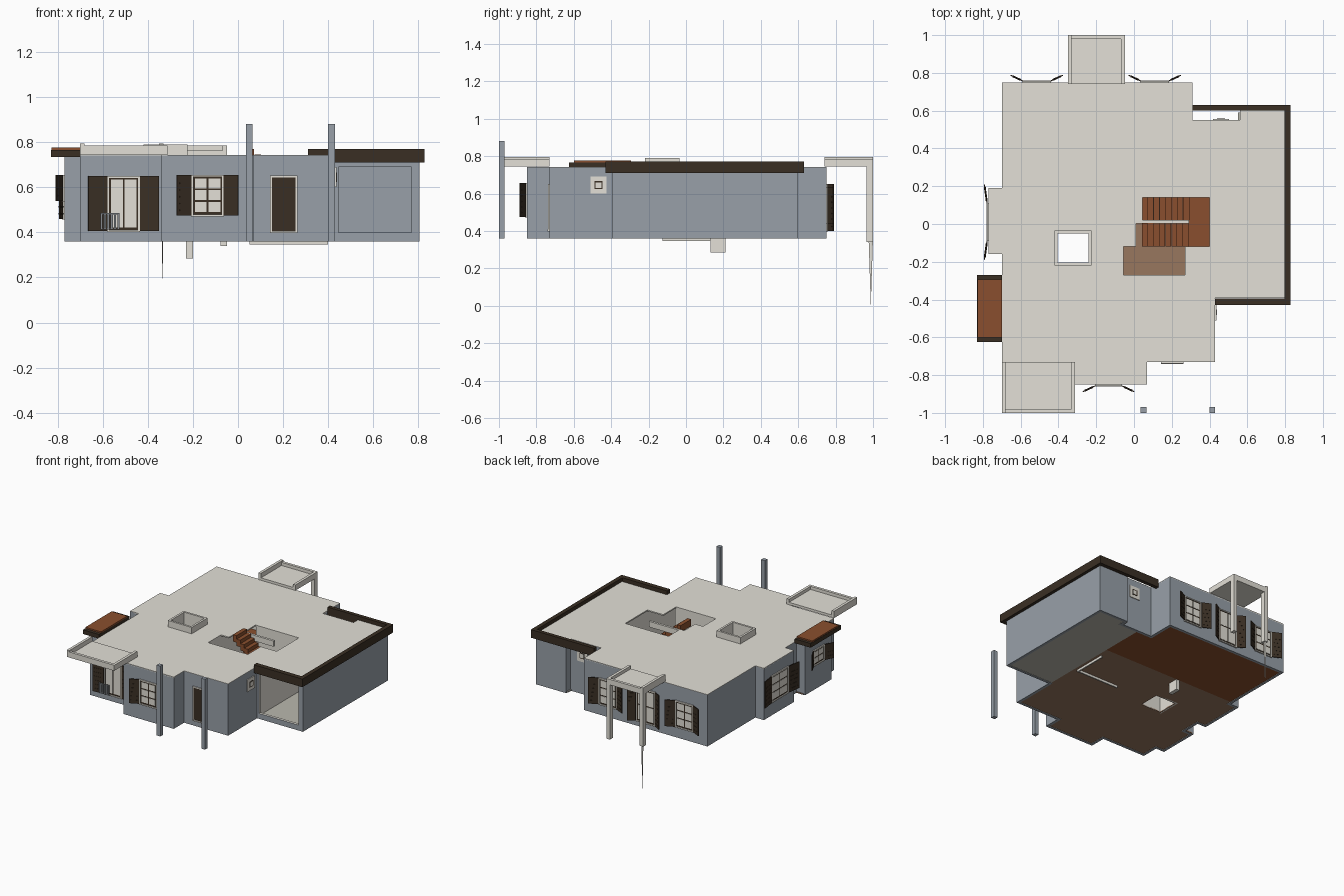
import bpy, bmesh, math
from mathutils import Matrix, Vector

if "Cube" in bpy.data.objects:
    bpy.data.objects.remove(bpy.data.objects["Cube"])


def material(name, hexcode):
    m = bpy.data.materials.new(name)
    rgb = [int(hexcode[i:i + 2], 16) / 255 for i in (0, 2, 4)]
    m.diffuse_color = [((c + 0.055) / 1.055) ** 2.4 if c > 0.04 else c / 12.92 for c in rgb] + [1]
    m.use_nodes = True
    m.node_tree.nodes["Principled BSDF"].inputs["Base Color"].default_value = m.diffuse_color
    return m


WALL = material("blue grey wall", "98A0A9")
PLASTER = material("light plaster", "E3E0D7")
DARK = material("dark wood", "3A2F24")
TILE = material("terracotta", "8A4F2E")
BROWN = material("brown floor", "99775F")
CONCRETE = material("concrete", "BAB8AE")
GRILLE = material("grey metal", "868A8E")


def finish(name, bm, mats):
    bmesh.ops.recalc_face_normals(bm, faces=bm.faces)
    me = bpy.data.meshes.new(name)
    bm.to_mesh(me)
    bm.free()
    for m in mats:
        me.materials.append(m)
    ob = bpy.data.objects.new(name, me)
    bpy.context.collection.objects.link(ob)
    return ob


def boxes(name, mat, items, mtx=Matrix()):
    """One object from boxes given as (x0, x1, y0, y1, z0, z1)."""
    bm = bmesh.new()
    for x0, x1, y0, y1, z0, z1 in items:
        m = Matrix.Translation(((x0 + x1) / 2, (y0 + y1) / 2, (z0 + z1) / 2)) @ \
            Matrix.Diagonal((x1 - x0, y1 - y0, z1 - z0, 1))
        bmesh.ops.create_cube(bm, size=1, matrix=mtx @ m)
    return finish(name, bm, [mat])


def prism(name, pts, z0, z1, mats, caps=True):
    bm = bmesh.new()
    f = bm.faces.new([bm.verts.new((x, y, z0)) for x, y in pts])
    r = bmesh.ops.extrude_face_region(bm, geom=[f])
    bmesh.ops.translate(bm, vec=(0, 0, z1 - z0), verts=[v for v in r["geom"] if isinstance(v, bmesh.types.BMVert)])
    if not caps:
        bmesh.ops.recalc_face_normals(bm, faces=bm.faces)
        bmesh.ops.delete(bm, geom=[f for f in bm.faces if abs(f.normal.z) > 0.9], context="FACES_ONLY")
    return finish(name, bm, mats)


def cut(ob, *items):
    for n, item in enumerate(items):
        c = boxes(f"cutter_{ob.name}_{n}", PLASTER, [item])
        c.hide_render = True
        c.hide_viewport = True
        c.display_type = "WIRE"
        b = ob.modifiers.new("cut", "BOOLEAN")
        b.object, b.operation, b.solver = c, "DIFFERENCE", "EXACT"


# ground plan, with two bays on the left side
PLAN = [(-.70, .75), (.31, .75), (.31, .55), (.56, .55), (.56, .60), (.805, .60), (.805, -.392),
        (.43, -.392), (.43, -.73), (.07, -.73), (.07, -.85), (-.34, -.85), (-.34, -.73), (-.70, -.73),
        (-.70, -.60), (-.77, -.60), (-.77, -.29), (-.70, -.29),
        (-.70, -.16), (-.77, -.16), (-.77, .19), (-.70, .19)]

# outer walls with the wide opening of the side room
walls = prism("outer_walls", PLAN, .36, .74, [WALL, PLASTER], caps=False)
s = walls.modifiers.new("thickness", "SOLIDIFY")
s.thickness, s.offset, s.material_offset, s.use_even_offset = .02, -1, 1, True
cut(walls, (.445, .77, -.45, -.34, .40, .69))

# ceiling, traced round the stairwell and lobby so that only the shaft is cut
SHAFT = (-.405, -.24, -.205, -.05, .2, .9)
slab = prism("ceiling_slab", PLAN, .734, .743, [PLASTER])
WELL = [(-.055, -.27), (.27, -.27), (.27, -.12), (.40, -.12), (.40, .14), (.045, .14),
        (.045, .02), (.01, .02), (.01, -.12), (-.055, -.12)]
well = prism("cutter_stairwell", WELL, .70, .80, [PLASTER])
well.hide_render = True
well.hide_viewport = True
b = slab.modifiers.new("stairwell", "BOOLEAN")
b.object, b.operation, b.solver = well, "DIFFERENCE", "EXACT"
cut(slab, SHAFT)

# floor, split into three coverings
floor = prism("floor", [(x * .985, y * .985) for x, y in PLAN], .362, .37, [BROWN, TILE, CONCRETE])
bm = bmesh.new()
bm.from_mesh(floor.data)
for co, no in (((.42, 0, 0), (1, 0, 0)), ((0, .21, 0), (0, 1, 0))):
    bmesh.ops.bisect_plane(bm, geom=bm.verts[:] + bm.edges[:] + bm.faces[:], plane_co=co, plane_no=no)
for f in bm.faces:
    c = f.calc_center_median()
    f.material_index = 2 if c.x > .42 else 1 if c.y > .21 else 0
bm.to_mesh(floor.data)
bm.free()
cut(floor, SHAFT)

# inner walls
boxes("inner_walls", PLASTER, [(.41, .43, -.38, .54, .37, .735), (.05, .41, .14, .15, .37, .735),
                               (-.065, -.055, -.27, .14, .37, .735), (-.06, .28, -.285, -.272, .37, .735)])
boxes("stair_footing", PLASTER, [(.05, .40, -.125, -.115, .345, .365), (.39, .40, -.12, .13, .345, .365)])
boxes("side_room_back_wall", WALL, [(.432, .785, .515, .53, .37, .735)])

# shaft
shaft = boxes("shaft", PLASTER, [(-.42, -.225, -.22, -.035, .362, .79)])
cut(shaft, SHAFT)
boxes("drain_box", PLASTER, [(-.23, -.20, .13, .21, .285, .365)])

# two-flight stairs with landing
N, T = 8, .25 / 8
steps = [(.29, .40, -.12, .14, .55, .57)]
for i in range(N):
    steps.append((.04 + i * T, .04 + (i + 1) * T, .02, .14, .37, .37 + .2 * (i + 1) / (N + 1)))
    top = .57 + .2 * (i + 1) / N
    steps.append((.26 - i * T, .29 - i * T, -.12, .005, top - .05, top))
boxes("stairs", TILE, steps)
boxes("stair_seams", DARK, [(.04 + i * T - .001, .04 + i * T + .001, .02, .14, .37, .372 + .2 * i / (N + 1))
                            for i in range(1, N)])
boxes("stair_rail", PLASTER, [(.01, .29, .003, .02, .70, .742)])

# eaves around the side room
boxes("eaves", DARK, [(.797, .828, -.43, .63, .71, .77), (.43, .80, -.43, -.395, .71, .77),
                      (.31, .80, .602, .63, .71, .77)])

# small tiled canopy on the left
boxes("canopy_frame", DARK, [(-.83, -.70, -.625, -.27, .735, .766)])
boxes("canopy_tiles", TILE, [(-.828, -.70, -.60, -.293, .766, .776)])

# balconies with raised rims
for name, x0, x1, y0, y1, outer in (("front_balcony", -.70, -.312, -1, -.73, -1), ("back_balcony", -.35, -.048, .74, 1, 1)):
    e = y0 if outer < 0 else y1 - .02
    boxes(name, PLASTER, [(x0, x1, y0, y1, .744, .762), (x0, x1, e, e + .02, .76, .785),
                          (x0, x0 + .02, y0, y1, .76, .795), (x1 - .02, x1, y0, y1, .76, .785)])

# posts
boxes("front_posts", WALL, [(x, x + .03, -1, -.97, .36, .88) for x in (.035, .40)])
boxes("balcony_posts", PLASTER, [(-.35, -.32, .965, 1, .36, .75), (-.078, -.048, .965, 1, .34, .75)])
bm = bmesh.new()
bmesh.ops.create_cone(bm, segments=4, radius1=0, radius2=.012, depth=.37, cap_ends=True,
                      matrix=Matrix.Translation((-.335, .988, .185)) @ Matrix.Diagonal((.15, 1, 1, 1)))
finish("post_spike", bm, [PLASTER])


def opening(name, x, y, turn, w, z0, z1, cols=2, rows=3, leaf=.07, swing=25, solid=False):
    """Framed window or door on a wall; local -y points out of the wall."""
    m = Matrix.Translation((x, y, 0)) @ Matrix.Rotation(math.radians(turn), 4, "Z")
    h, t = w / 2, .008
    boxes(name + "_frame", PLASTER, [(-h, -h + t, -.008, 0, z0, z1), (h - t, h, -.008, 0, z0, z1),
                                     (-h, h, -.008, 0, z1 - t, z1), (-h, h, -.01, 0, z0 - .004, z0 + t * .6)], m)
    boxes(name + "_panel", DARK, [(-h + t, h - t, -.003, 0, z0, z1 - t)], m)
    if not solid:
        g = .008
        pw, ph = (w - 2 * t - g * (cols + 1)) / cols, (z1 - z0 - 2 * t - g * (rows + 1)) / rows
        boxes(name + "_panes", PLASTER, [
            (-h + t + g + i * (pw + g), -h + t + g + i * (pw + g) + pw, -.005, 0,
             z0 + t + g + j * (ph + g), z0 + t + g + j * (ph + g) + ph)
            for i in range(cols) for j in range(rows)], m)
    for side, label in ((-1, "left"), (1, "right")):
        if not leaf:
            break
        a, b = sorted((0, side * leaf))
        hinge = m @ Matrix.Translation((side * h, -.008, 0)) @ Matrix.Rotation(math.radians(-side * swing), 4, "Z")
        slats = [(a + .012, b - .012, -.005, .005, z0 + .02 + k * .03, z0 + .026 + k * .03)
                 for k in range(int((z1 - z0 - .03) / .03))]
        boxes(f"{name}_{label}_shutter", DARK, [(a, b, -.003, .003, z0, z1)] + slats, hinge)


# windows and doors all round
opening("front_terrace_door", -.507, -.73, 0, .145, .405, .65, 2, 1, .085, 6)
opening("front_window", -.135, -.85, 0, .145, .475, .655)
opening("entrance_door", .203, -.73, 0, .12, .402, .652, leaf=0, solid=True)
opening("back_window_a", -.515, .75, 180, .15, .44, .635)
opening("back_window_b", .11, .75, 180, .15, .44, .635)
opening("back_door", -.20, .75, 180, .16, .40, .65, 2, 2, .06, 30)
opening("bay_window", -.77, .01, -90, .2, .46, .655, 2, 3, .1, 8)
opening("canopy_window", -.77, -.445, -90, .13, .54, .655, 2, 2, .07, 25)

# small square windows with broad surrounds
for name, x, y, turn in (("porch", .43, -.468, 90), ("back", .46, .55, 180)):
    m = Matrix.Translation((x, y, 0)) @ Matrix.Rotation(math.radians(turn), 4, "Z")
    boxes(name + "_small_window_surround", PLASTER, [(-.043, .043, -.006, 0, .60, .69)], m)
    boxes(name + "_small_window_frame", DARK, [(-.021, .021, -.008, 0, .624, .666)], m)
    boxes(name + "_small_window_pane", PLASTER, [(-.015, .015, -.009, 0, .63, .66)], m)

# slatted grille beside the terrace door
boxes("terrace_grille", GRILLE, [(-.61 + i * .015, -.60 + i * .015, -.76, -.75, .412, .485) for i in range(6)]
      + [(-.61, -.525, -.757, -.752, .412, .418), (-.61, -.525, -.757, -.752, .479, .485)])
